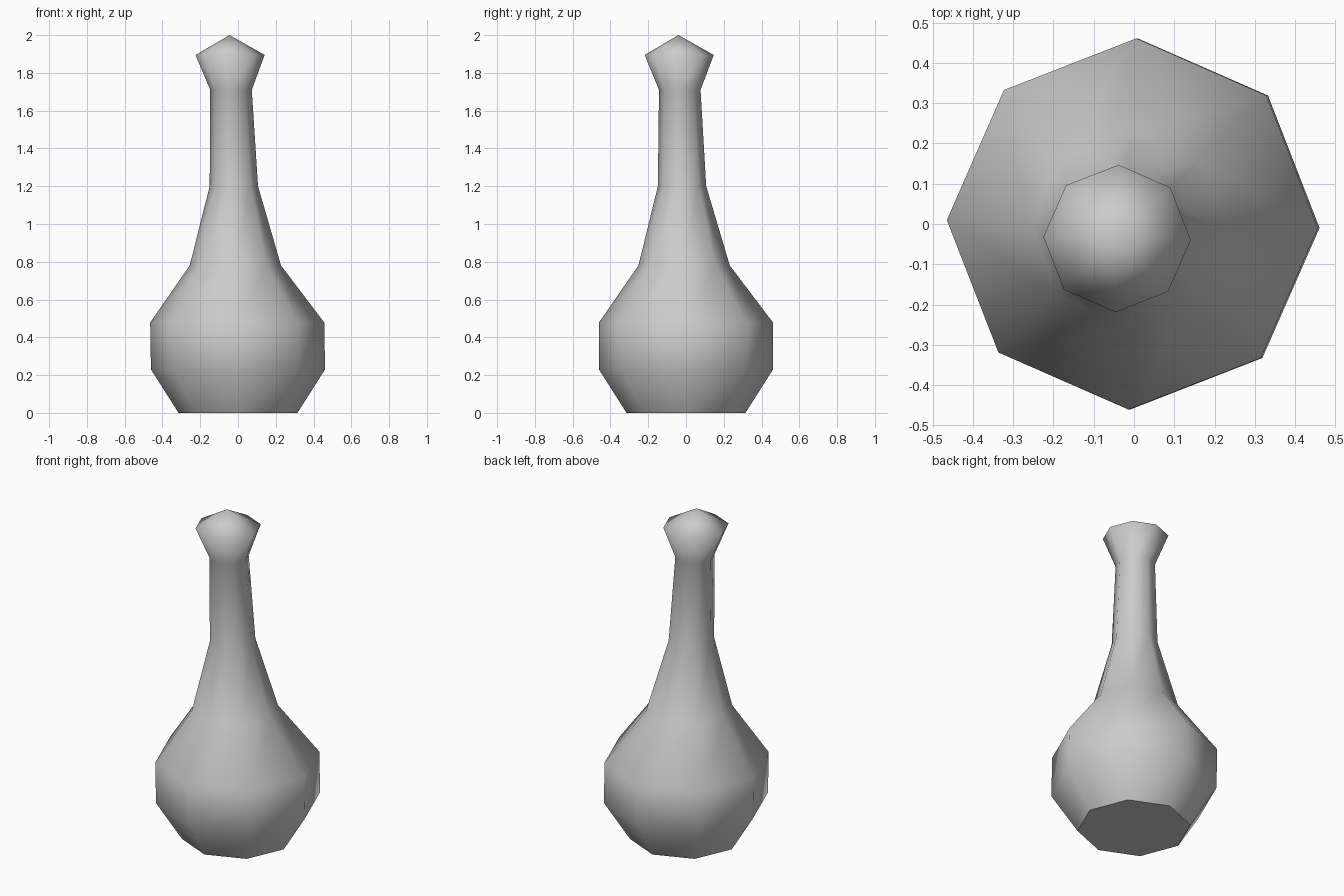
import bpy, bmesh, math

cube = bpy.data.objects.get("Cube")
if cube:
    bpy.data.objects.remove(cube, do_unlink=True)

SIDES = 8
TWIST = math.radians(-1.2)
# Rings from base to knob: height, centre x, centre y, radius
RINGS = [
    (0.0, 0.0, 0.0, 0.315),
    (0.23, 0.0, 0.0, 0.461),
    (0.478, -0.004, 0.0, 0.461),
    (0.78, -0.014, -0.01, 0.242),
    (1.2, -0.022, -0.021, 0.128),
    (1.71, -0.037, -0.033, 0.11),
    (1.895, -0.042, -0.036, 0.183),
]
TIP = (-0.045, -0.04, 2.0)


def grey_material():
    mat = bpy.data.materials.new("plain grey")
    mat.use_nodes = True
    colour = (0.6, 0.6, 0.6, 1.0)
    mat.diffuse_color = colour
    mat.node_tree.nodes["Principled BSDF"].inputs["Base Color"].default_value = colour
    return mat


def ring(bm, z, cx, cy, r):
    angles = [TWIST + math.tau * i / SIDES for i in range(SIDES)]
    return [bm.verts.new((cx + r * math.cos(a), cy + r * math.sin(a), z)) for a in angles]


# Bottle body, neck and pointed knob as one lofted skin
bm = bmesh.new()
loops = [ring(bm, *row) for row in RINGS]
for low, high in zip(loops, loops[1:]):
    for i in range(SIDES):
        j = (i + 1) % SIDES
        bm.faces.new((low[i], low[j], high[j], high[i]))
tip = bm.verts.new(TIP)
for i in range(SIDES):
    bm.faces.new((loops[-1][i], loops[-1][(i + 1) % SIDES], tip))
for face in bm.faces:
    face.smooth = True

# Flat base with a crisp rim
base = bm.faces.new(list(reversed(loops[0])))
for edge in base.edges:
    edge.smooth = False
bmesh.ops.recalc_face_normals(bm, faces=bm.faces)

mesh = bpy.data.meshes.new("bottle")
bm.to_mesh(mesh)
bm.free()
mesh.materials.append(grey_material())
bottle = bpy.data.objects.new("bottle", mesh)
bpy.context.collection.objects.link(bottle)
